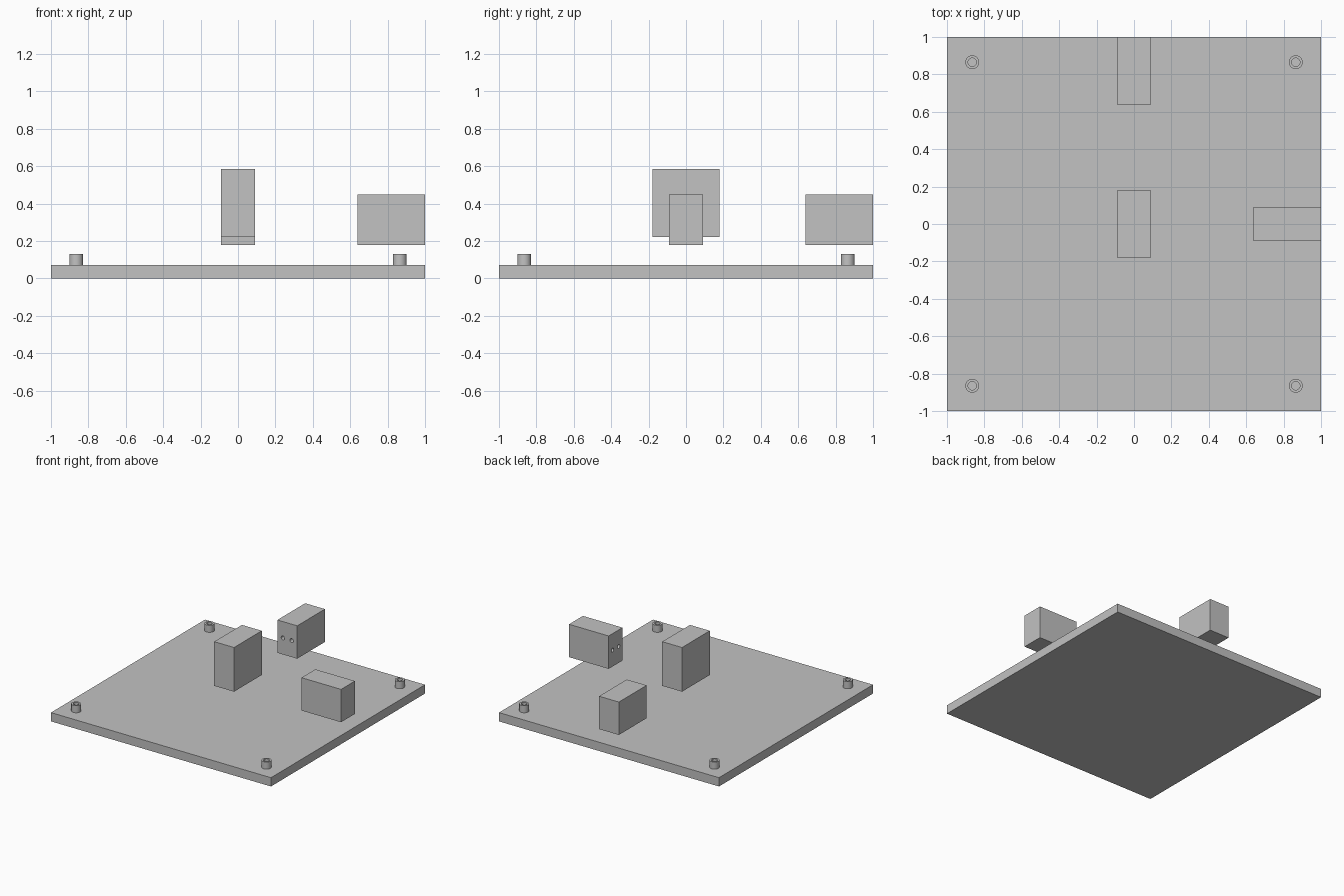
import bpy
from mathutils import Vector

cube = bpy.data.objects.get("Cube")
if cube:
    bpy.data.objects.remove(cube, do_unlink=True)

grey = bpy.data.materials.new("plain_grey")
grey.use_nodes = True
grey.diffuse_color = (0.54, 0.54, 0.54, 1)
grey.node_tree.nodes["Principled BSDF"].inputs["Base Color"].default_value = grey.diffuse_color


def box(name, low, high):
    low, high = Vector(low), Vector(high)
    bpy.ops.mesh.primitive_cube_add(size=1, location=(low + high) / 2)
    ob = bpy.context.object
    ob.name = name
    ob.scale = high - low
    bpy.ops.object.transform_apply(location=False, rotation=False, scale=True)
    ob.data.materials.append(grey)
    return ob


def cylinder(name, centre, radius, length, axis=(0, 0, 1)):
    turn = Vector(axis).to_track_quat("Z", "Y").to_euler()
    bpy.ops.mesh.primitive_cylinder_add(vertices=32, radius=radius, depth=length,
                                        location=centre, rotation=turn)
    ob = bpy.context.object
    ob.name = name
    ob.data.materials.append(grey)
    return ob


def drill(target, centre, radius, depth, axis):
    """Cut a blind round hole of the given depth, centred on a face."""
    cutter = cylinder("hole_cutter", centre, radius, 2 * depth, axis)
    cutter.hide_render = True
    cut = target.modifiers.new("hole", "BOOLEAN")
    cut.operation = "DIFFERENCE"
    cut.solver = "EXACT"
    cut.object = cutter
    bpy.ops.object.select_all(action="DESELECT")
    bpy.context.view_layer.objects.active = target
    target.select_set(True)
    bpy.ops.object.modifier_apply(modifier=cut.name)
    bpy.data.objects.remove(cutter, do_unlink=True)


def smooth(ob):
    bpy.ops.object.select_all(action="DESELECT")
    bpy.context.view_layer.objects.active = ob
    ob.select_set(True)
    bpy.ops.object.shade_smooth_by_angle()


# Base plate
PLATE = 0.072
box("base_plate", (-1, -1, 0), (1, 1, PLATE))

# Hollow corner posts
POST_TOP = 0.13
for side, x in (("right", -0.865), ("left", 0.865)):
    for end, y in (("front", -0.865), ("back", 0.865)):
        height = POST_TOP - PLATE
        post = cylinder(f"{end}_{side}_post", (x, y, PLATE + height / 2), 0.037, height)
        drill(post, (x, y, POST_TOP), 0.022, height - 0.002, (0, 0, 1))
        smooth(post)

# Floating blocks, each with a pair of round holes in its inner face
HALF = 0.09
GAP = 0.04
RADIUS = 0.016
DEPTH = 0.04
centre = box("centre_block", (-HALF, -0.18, 0.222), (HALF, 0.18, 0.585))
back = box("back_block", (-HALF, 0.64, 0.18), (HALF, 1, 0.45))
left = box("left_block", (0.64, -HALF, 0.18), (1, HALF, 0.45))
for s in (-GAP, GAP):
    drill(centre, (s, 0, 0.222), RADIUS, DEPTH, (0, 0, 1))
    drill(back, (s, 0.64, 0.315), RADIUS, DEPTH, (0, 1, 0))
    drill(left, (0.64, s, 0.315), RADIUS, DEPTH, (1, 0, 0))
for block in (centre, back, left):
    smooth(block)
